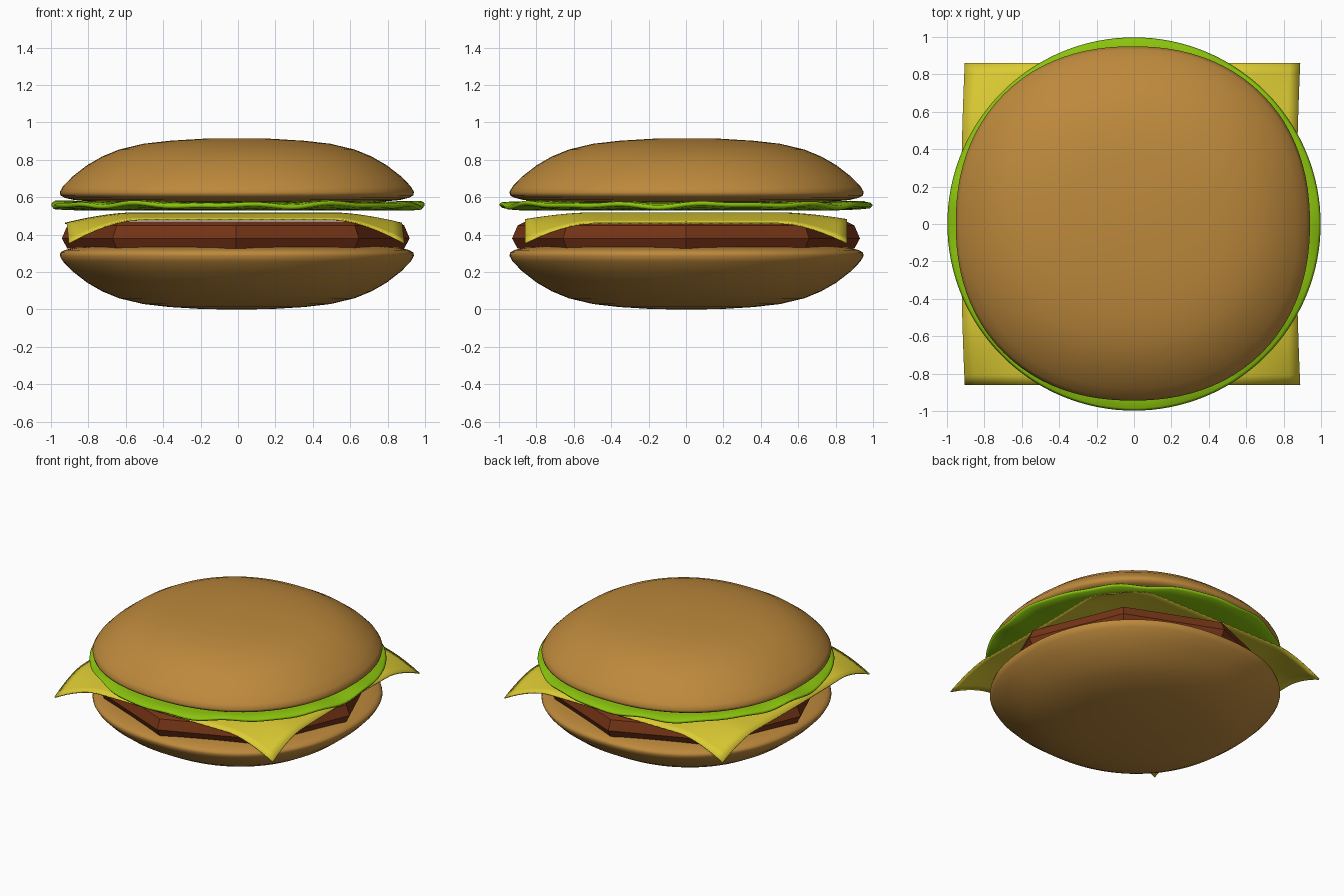
import bpy, bmesh, math

if "Cube" in bpy.data.objects:
    bpy.data.objects.remove(bpy.data.objects["Cube"])

def material(name, rgb):
    m = bpy.data.materials.new(name)
    m.diffuse_color = (*rgb, 1)
    m.use_nodes = True
    m.node_tree.nodes["Principled BSDF"].inputs["Base Color"].default_value = m.diffuse_color
    return m

BUN = material("bun brown", (0.51, 0.25, 0.045))
PATTY = material("meat brown", (0.18, 0.034, 0.008))
CHEESE = material("cheese yellow", (0.72, 0.60, 0.033))
LETTUCE = material("lettuce green", (0.26, 0.56, 0.004))

def lathe(name, mat, profile, sides, centre=(0, 0), power=2, wave=None, smooth=True):
    """Spin an (r, z) profile whose ends lie on the axis; power > 2 squares the outline."""
    bm = bmesh.new()
    rings = []
    for r, z in profile[1:-1]:
        ring = []
        for i in range(sides):
            a = 2 * math.pi * i / sides
            c, s = math.cos(a), math.sin(a)
            k = r / (abs(c) ** power + abs(s) ** power) ** (1 / power)
            dz = wave(r, a) if wave else 0
            ring.append(bm.verts.new((centre[0] + k * c, centre[1] + k * s, z + dz)))
        rings.append(ring)
    for a, b in zip(rings, rings[1:]):
        for i in range(sides):
            j = (i + 1) % sides
            bm.faces.new((a[i], a[j], b[j], b[i]))
    for ring, end in ((rings[0], profile[0]), (rings[-1], profile[-1])):
        tip = bm.verts.new((*centre, end[1]))
        for i in range(sides):
            bm.faces.new((tip, ring[i], ring[(i + 1) % sides]))
    bmesh.ops.recalc_face_normals(bm, faces=bm.faces)
    return finish(name, mat, bm, smooth)

def finish(name, mat, bm, smooth=True):
    me = bpy.data.meshes.new(name)
    bm.to_mesh(me)
    bm.free()
    me.materials.append(mat)
    ob = bpy.data.objects.new(name, me)
    bpy.context.collection.objects.link(ob)
    for p in me.polygons:
        p.use_smooth = smooth
    return ob

# Buns: the same slightly square dome, flipped for the bottom half
dome = [(0, .915), (.18, .913), (.36, .902), (.5, .886), (.63, .855), (.72, .818),
        (.80, .772), (.88, .71), (.93, .658), (.947, .628), (.943, .61), (.92, .597),
        (.87, .585), (.78, .577), (.5, .575), (0, .575)]
lathe("top_bun", BUN, dome, 96, (-.006, .003), 2.2)
lathe("bottom_bun", BUN, [(r, .915 - z) for r, z in dome], 96, (-.006, .003), 2.2)

# Patty: eight-sided slab with a bulging edge
lathe("patty", PATTY, [(0, .47), (.86, .47), (.90, .45), (.93, .38), (.90, .325), (0, .325)],
      8, (-.012, 0), smooth=False)

# Lettuce: thin round leaf with a rippled rim
def ripple(r, a):
    return r ** 6 * (.007 * math.sin(11 * a) + .005 * math.sin(17 * a + 1) + .003 * math.sin(5 * a))

lathe("lettuce", LETTUCE, [(0, .575), (.6, .575), (.8, .575), (.92, .574), (.985, .570), (.998, .56),
                           (.985, .545), (.92, .537), (.8, .532), (.6, .53), (0, .53)],
      128, wave=ripple)

# Cheese: square slice drooping at the edges and corners
bm = bmesh.new()
bmesh.ops.create_grid(bm, x_segments=32, y_segments=32, size=1)
for v in bm.verts:
    u, w = v.co.x, v.co.y
    fx = max(0, (abs(u) - .6) / .4) ** 1.6
    fy = max(0, (abs(w) - .6) / .4) ** 1.6
    v.co = (.897 * u - .008 - .02 * (1 - w * w), .862 * w,
            .519 - .055 * fx - .036 * fy - .07 * fx * fy)
cheese = finish("cheese", CHEESE, bm)
sol = cheese.modifiers.new("thickness", 'SOLIDIFY')
sol.thickness = .008
